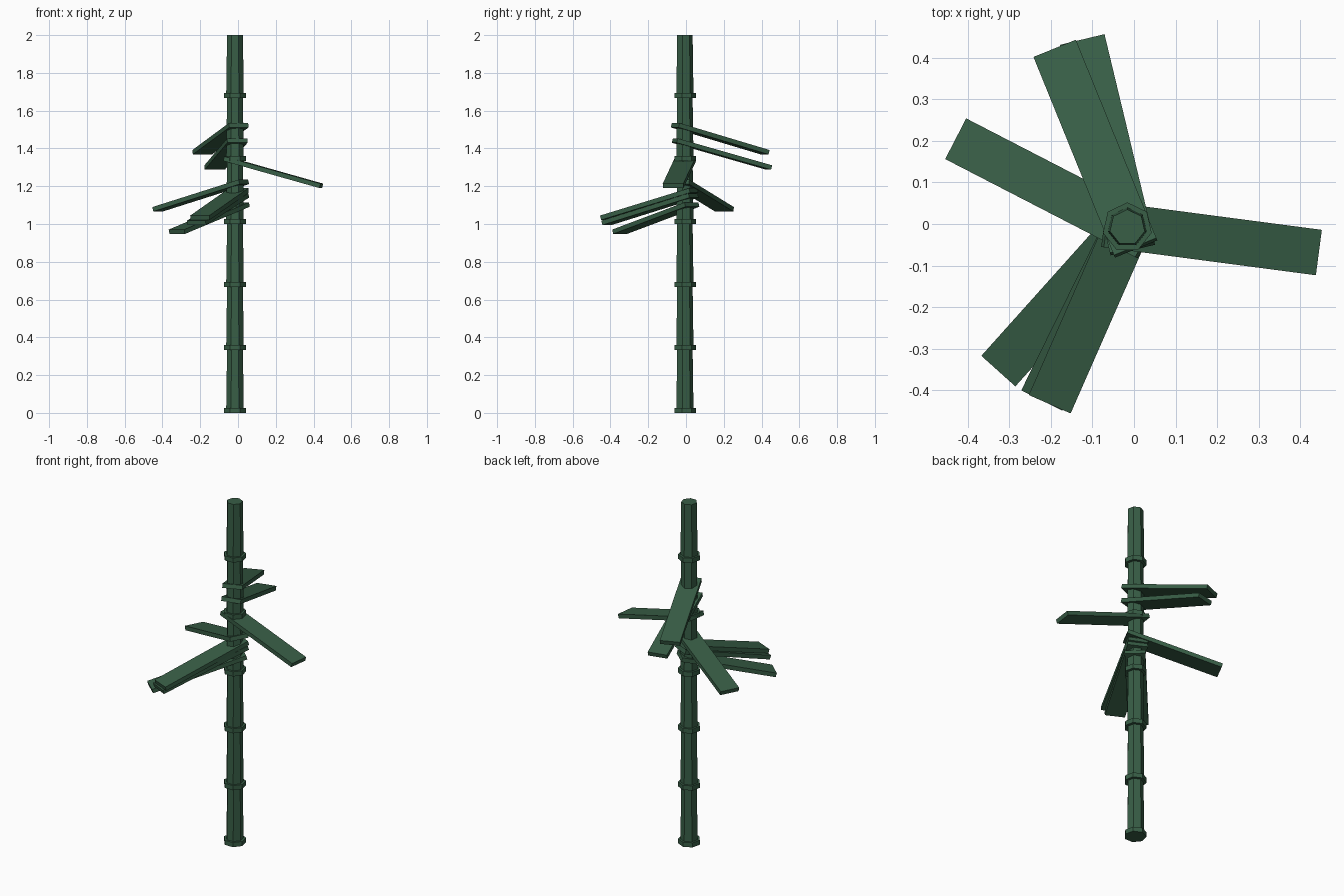
import bpy, math
from mathutils import Matrix, Vector

if "Cube" in bpy.data.objects:
    bpy.data.objects.remove(bpy.data.objects["Cube"])

CX, CY = -0.016, -0.008      # stalk axis
SIDES = 7
SEG = 1 / 3

green = bpy.data.materials.new("bamboo_green")
green.diffuse_color = (0.0395, 0.112, 0.0612, 1)
green.use_nodes = True
green.node_tree.nodes["Principled BSDF"].inputs["Base Color"].default_value = green.diffuse_color


def finish(name):
    ob = bpy.context.object
    ob.name = name
    ob.data.materials.append(green)
    return ob


def prism(name, r1, r2, z0, z1):
    # seven-sided tapered cylinder with one corner towards +y
    bpy.ops.mesh.primitive_cone_add(vertices=SIDES, radius1=r1, radius2=r2,
                                    depth=z1 - z0, location=(CX, CY, (z0 + z1) / 2))
    return finish(name)


# stalk segments, each with a collar at its foot
for i in range(6):
    z = i * SEG
    prism(f"stalk_segment_{i + 1}", 0.048, 0.043, z, z + SEG)
    prism(f"stalk_collar_{i + 1}", 0.060, 0.060, z, z + 0.027)


# flat drooping leaves: heading in degrees, top height at inner and outer end
def leaf(name, heading, z_in, z_out):
    inner, outer, width, thick = -0.053, 0.461, 0.110, 0.024
    a = math.radians(heading)
    d = Vector((math.cos(a), math.sin(a), 0))
    slope = math.atan2(z_in - z_out, outer - inner)
    length = (outer - inner) / math.cos(slope)
    mid = Vector((CX, CY, (z_in + z_out) / 2 - thick / 2)) + d * (inner + outer) / 2
    bpy.ops.mesh.primitive_cube_add(size=1)
    ob = finish(name)
    ob.data.transform(Matrix.Translation(mid) @ Matrix.Rotation(a, 4, 'Z')
                      @ Matrix.Rotation(slope, 4, 'Y')
                      @ Matrix.Diagonal((length, width, thick, 1)))


LEAVES = [(112.1, 1.535, 1.392), (103.5, 1.454, 1.311), (-7.5, 1.358, 1.214),
          (152.7, 1.235, 1.090), (246.3, 1.190, 1.045), (243.7, 1.163, 1.018),
          (228.1, 1.115, 0.971)]
for n, args in enumerate(LEAVES, 1):
    leaf(f"leaf_{n}", *args)
